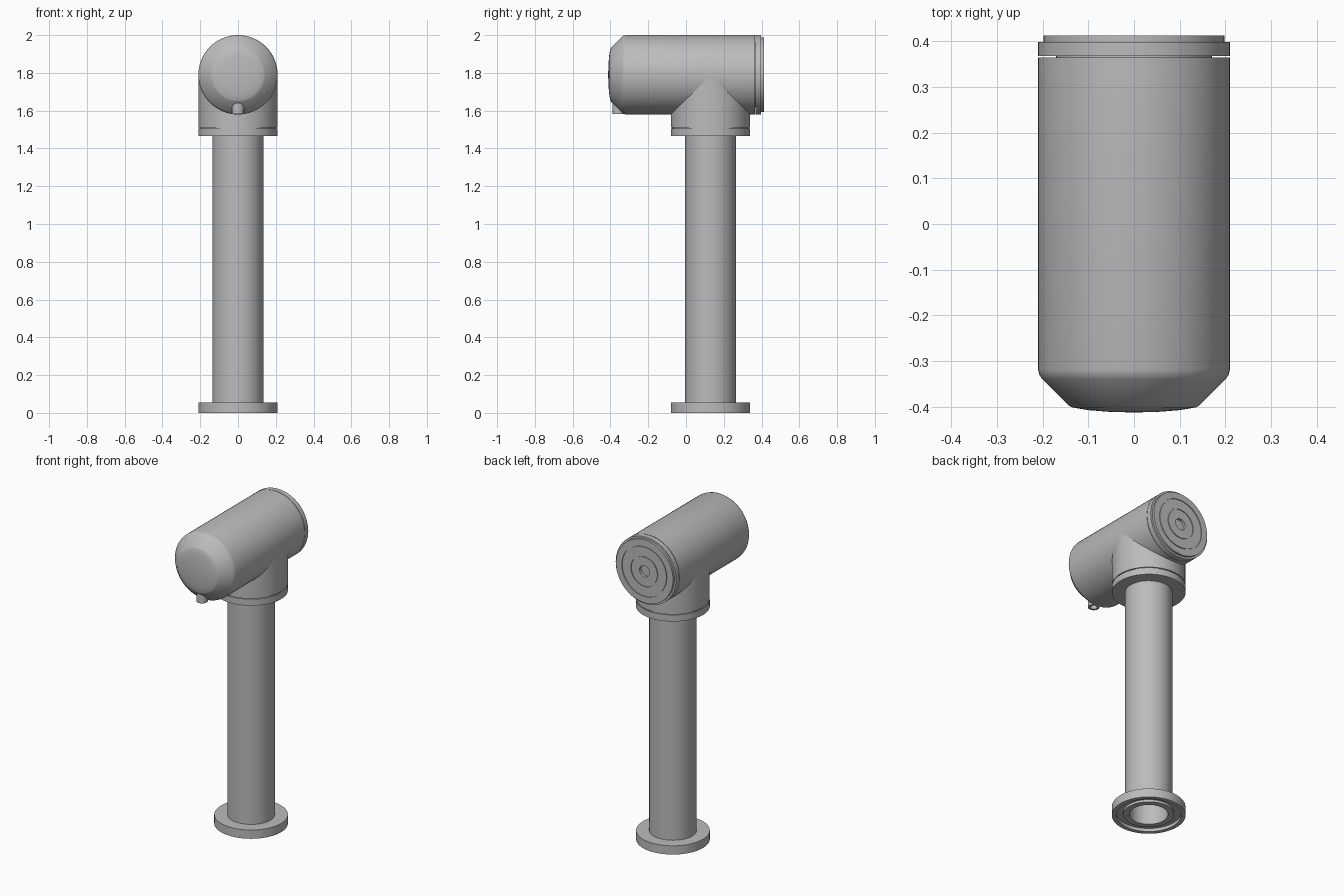
import bpy, bmesh, math
from mathutils import Matrix

cube = bpy.data.objects.get("Cube")
if cube:
    bpy.data.objects.remove(cube, do_unlink=True)

grey = bpy.data.materials.new("plain grey")
grey.use_nodes = True
colour = (0.5, 0.5, 0.5, 1)
grey.diffuse_color = colour
grey.node_tree.nodes["Principled BSDF"].inputs["Base Color"].default_value = colour

R = 0.21         # shared radius of body, neck and flange
AXIS_Z = 1.79    # height of the body axis
STEM_Y = 0.13    # position of the stem axis


def lathe(name, profile, location, along_y=False, closed=False, sides=64):
    """Spin (radius, height) points about z, or about y when along_y."""
    bm = bmesh.new()
    points = [bm.verts.new((r, 0, h)) for r, h in profile]
    pairs = list(zip(points, points[1:]))
    if closed:
        pairs.append((points[-1], points[0]))
    edges = [bm.edges.new(p) for p in pairs]
    bmesh.ops.spin(bm, geom=points + edges, axis=(0, 0, 1), cent=(0, 0, 0),
                   angle=math.tau, steps=sides)
    bmesh.ops.remove_doubles(bm, verts=bm.verts, dist=1e-5)
    bmesh.ops.recalc_face_normals(bm, faces=bm.faces)
    if along_y:
        bm.transform(Matrix.Rotation(-math.pi / 2, 4, "X"))
    mesh = bpy.data.meshes.new(name)
    bm.to_mesh(mesh)
    bm.free()
    mesh.materials.append(grey)
    obj = bpy.data.objects.new(name, mesh)
    obj.location = location
    bpy.context.collection.objects.link(obj)
    bpy.ops.object.select_all(action="DESELECT")
    bpy.context.view_layer.objects.active = obj
    obj.select_set(True)
    bpy.ops.object.shade_smooth_by_angle(angle=math.radians(25))
    return obj


# Horizontal body: shallow domed nose, softened chamfer, straight barrel
lathe("body", [(0, -0.412), (0.05, -0.411), (0.10, -0.407), (0.135, -0.401),
               (0.143, -0.397), (0.20, -0.34), (0.207, -0.33), (R, -0.318),
               (R, 0.364), (0.17, 0.364), (0.17, 0.369), (0, 0.369)],
      (0, 0, AXIS_Z), along_y=True)

# Rear cap: clamp ring, raised disc with circular grooves and a centre hole
cap = [(0, 0.367), (R, 0.367), (R, 0.398), (0.198, 0.398), (0.198, 0.412)]
for radius in (0.155, 0.092):
    cap += [(radius + 0.003, 0.412), (radius + 0.003, 0.407),
            (radius - 0.003, 0.407), (radius - 0.003, 0.412)]
cap += [(0.035, 0.412), (0.035, 0.395), (0, 0.395)]
lathe("rear_cap", cap, (0, 0, AXIS_Z), along_y=True)

# Neck joining the body to the stem, with a thin seam above its collar
lathe("neck", [(0, 1.465), (R, 1.465), (R, 1.506), (0.203, 1.506),
               (0.203, 1.512), (R - 0.0005, 1.512), (R - 0.0005, AXIS_Z),
               (0, AXIS_Z)], (0, STEM_Y, 0))

# Hollow stem
lathe("stem", [(0.135, 0.03), (0.135, 1.47), (0.11, 1.47), (0.11, 0.03)],
      (0, STEM_Y, 0), closed=True)

# Base flange with a ring recess underneath
lathe("base_flange", [(0.11, 0.055), (R, 0.055), (R, 0), (0.185, 0),
                      (0.185, 0.02), (0.145, 0.02), (0.145, 0.005),
                      (0.11, 0.005)], (0, STEM_Y, 0), closed=True)

# Small open spout under the nose
lathe("spout", [(0.033, 1.583), (0.033, 1.68), (0.02, 1.68), (0.02, 1.583)],
      (0, -0.357, 0), closed=True, sides=32)
